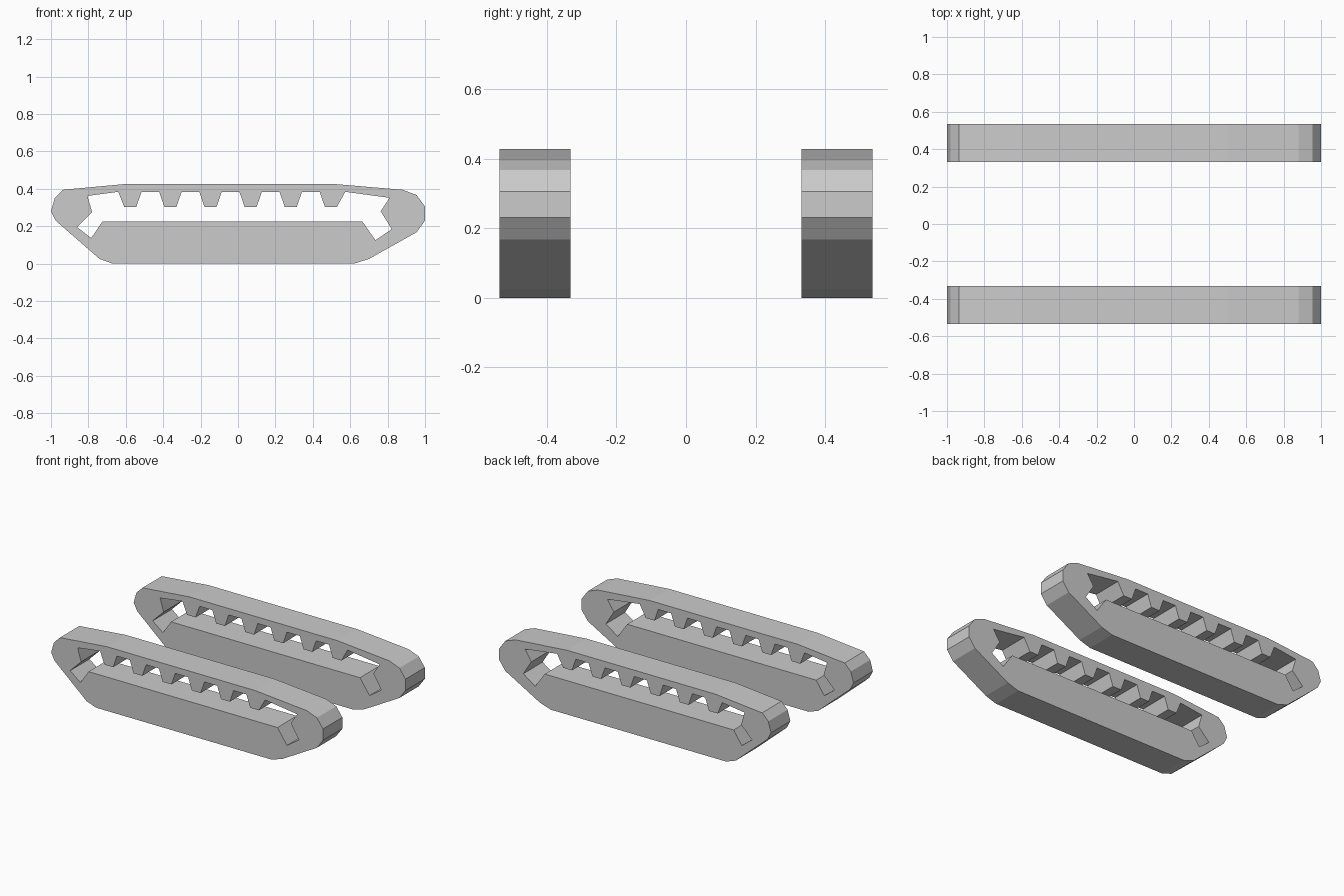
import bpy, bmesh
from mathutils import Vector

if "Cube" in bpy.data.objects:
    bpy.data.objects.remove(bpy.data.objects["Cube"])

Y_IN, Y_OUT = 0.332, 0.535

# outer belt outline (x, z)
outer = [(-1, .28), (-.98, .35), (-.935, .395), (-.59, .427), (.5, .427),
         (.88, .395), (.955, .367), (1, .305), (1, .23), (.955, .168),
         (.70, .025), (.62, 0), (-.67, 0), (-.74, .025), (-.975, .23)]

# inner opening: left sprocket notch, toothed top run, right notch
inner = [(-.725, .225), (-.785, .137), (-.86, .195), (-.78, .275), (-.805, .362)]
for i in range(6):
    c = -.576 + i * .2145
    left = -.064 if i == 0 else -.06
    right = .077 if i == 5 else .06
    inner += [(c + left, .384), (c - .032, .303), (c + .032, .303), (c + right, .384)]
inner += [(.81, .352), (.763, .28), (.822, .185), (.735, .125), (.665, .225)]


def track(name, y0, y1):
    bm = bmesh.new()
    edges = []
    for loop in (outer, inner):
        vs = [bm.verts.new((x, y0, z)) for x, z in loop]
        edges += [bm.edges.new((vs[k - 1], vs[k])) for k in range(len(vs))]
    bmesh.ops.triangle_fill(bm, use_beauty=True, use_dissolve=False,
                            edges=edges, normal=Vector((0, -1, 0)))
    ext = bmesh.ops.extrude_face_region(bm, geom=bm.faces[:], use_keep_orig=True)
    moved = [g for g in ext["geom"] if isinstance(g, bmesh.types.BMVert)]
    bmesh.ops.translate(bm, verts=moved, vec=(0, y1 - y0, 0))
    bmesh.ops.recalc_face_normals(bm, faces=bm.faces[:])
    me = bpy.data.meshes.new(name)
    bm.to_mesh(me)
    bm.free()
    bpy.context.collection.objects.link(bpy.data.objects.new(name, me))


# one tread on each side
track("front_track", -Y_OUT, -Y_IN)
track("back_track", Y_IN, Y_OUT)
